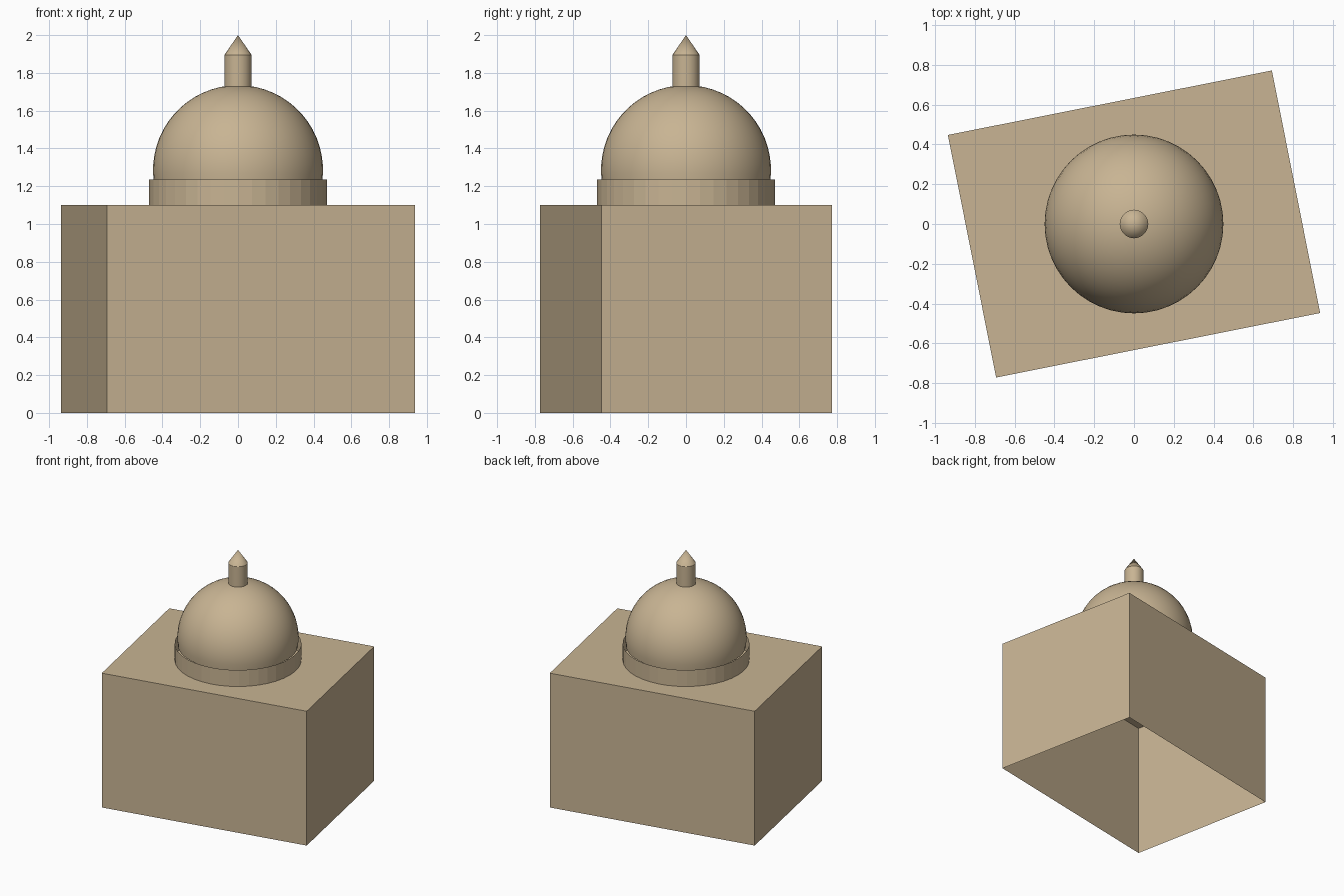
import bpy, bmesh, math
from mathutils import Matrix

if "Cube" in bpy.data.objects:
    bpy.data.objects.remove(bpy.data.objects["Cube"])

stone = bpy.data.materials.new("tan_stone")
stone.diffuse_color = (0.578, 0.456, 0.292, 1)
stone.use_nodes = True
stone.node_tree.nodes["Principled BSDF"].inputs["Base Color"].default_value = stone.diffuse_color


def finish(name, bm, smooth_angle=None):
    """Turn a bmesh into a named, coloured object."""
    bmesh.ops.recalc_face_normals(bm, faces=bm.faces)
    mesh = bpy.data.meshes.new(name)
    bm.to_mesh(mesh)
    bm.free()
    mesh.materials.append(stone)
    ob = bpy.data.objects.new(name, mesh)
    bpy.context.collection.objects.link(ob)
    if smooth_angle:
        bpy.ops.object.select_all(action='DESELECT')
        ob.select_set(True)
        bpy.context.view_layer.objects.active = ob
        bpy.ops.object.shade_smooth_by_angle(angle=math.radians(smooth_angle))
    return ob


def lathe(name, profile, sides, smooth_angle=None):
    """Spin an (r, z) profile around the z axis."""
    bm = bmesh.new()
    verts = [bm.verts.new((r, 0, z)) for r, z in profile]
    edges = [bm.edges.new(pair) for pair in zip(verts, verts[1:])]
    bmesh.ops.spin(bm, geom=verts + edges, cent=(0, 0, 0), axis=(0, 0, 1),
                   angle=2 * math.pi, steps=sides)
    bmesh.ops.remove_doubles(bm, verts=bm.verts, dist=0.0005)
    bmesh.ops.dissolve_degenerate(bm, edges=bm.edges, dist=0.0001)
    if sum(f.normal.x * f.calc_center_median().x for f in bm.faces) < 0:
        bmesh.ops.reverse_faces(bm, faces=bm.faces)
    return finish(name, bm, smooth_angle)


# Turned block, open underneath
bm = bmesh.new()
bmesh.ops.create_cube(bm, size=1, matrix=Matrix.Rotation(math.radians(11.25), 4, 'Z')
                      @ Matrix.Translation((0, 0, 0.55))
                      @ Matrix.Diagonal((1.662, 1.244, 1.1, 1)))
bottom = [f for f in bm.faces if f.calc_center_median().z < 0.01]
bmesh.ops.delete(bm, geom=bottom, context='FACES_ONLY')
finish("base_block", bm)

# Thin faceted ring around the foot of the dome
lathe("drum_ring", [(0.47, 1.1), (0.47, 1.235)], 40)

# Round dome
R, CZ = 0.45, 1.285
start = math.asin((1.22 - CZ) / R)
angles = [start + (math.pi / 2 - start) * i / 16 for i in range(17)]
lathe("dome", [(R * math.cos(a), CZ + R * math.sin(a)) for a in angles], 48, 40)

# Pointed finial
lathe("finial", [(0.072, 1.72), (0.072, 1.895), (0, 2.0)], 20, 25)
